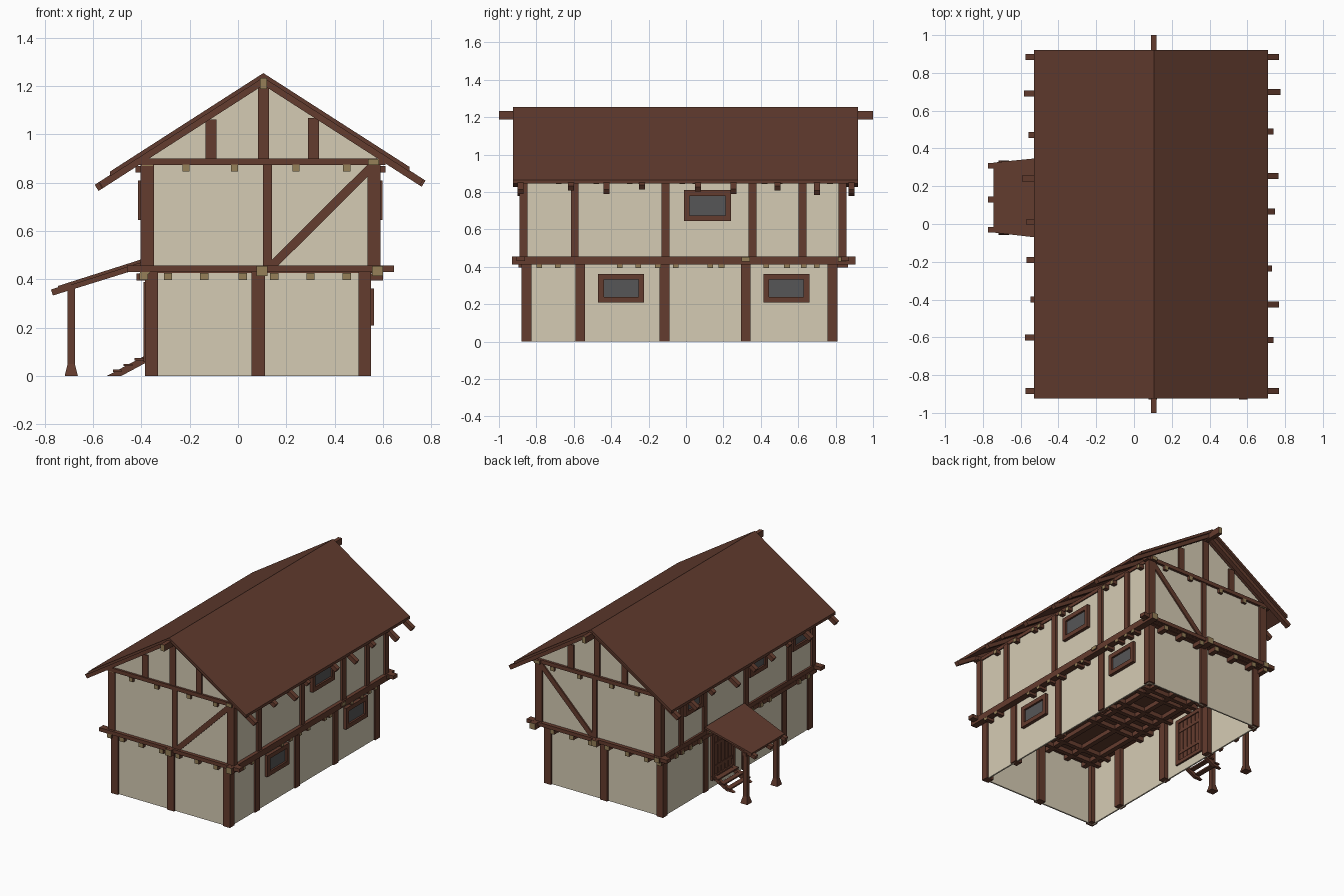
import bpy, bmesh
from mathutils import Vector, Matrix


def material(name, r, g, b):
    lin = [((c / 255 + 0.055) / 1.055) ** 2.4 for c in (r, g, b)]
    m = bpy.data.materials.new(name)
    m.diffuse_color = (*lin, 1)
    return m


WOOD = material("brown_timber", 100, 60, 46)
PLASTER = material("cream_plaster", 213, 203, 180)
GRAIN = material("tan_end_grain", 150, 128, 88)
GLASS = material("grey_glass", 86, 86, 87)
ROOF = material("roof_brown", 97, 59, 46)


def finish(name, bm, *mats):
    bmesh.ops.recalc_face_normals(bm, faces=bm.faces)
    me = bpy.data.meshes.new(name)
    bm.to_mesh(me)
    bm.free()
    for m in mats:
        me.materials.append(m)
    ob = bpy.data.objects.new(name, me)
    bpy.context.collection.objects.link(ob)
    return ob


def beam(bm, p0, p1, w, h, grain=False):
    """Box from p0 to p1; w is sideways, h is upward (x and y for posts)."""
    p0, p1 = Vector(p0), Vector(p1)
    d = (p1 - p0).normalized()
    side = Vector((1, 0, 0)) if abs(d.z) > 0.99 else Vector((0, 0, 1)).cross(d).normalized()
    up = d.cross(side)
    M = Matrix((d * (p1 - p0).length, side * w, up * h)).transposed().to_4x4()
    M.translation = (p0 + p1) / 2
    verts = bmesh.ops.create_cube(bm, size=1, matrix=M)["verts"]
    if grain:
        for f in {f for v in verts for f in v.link_faces}:
            f.normal_update()
            if abs(f.normal.dot(d)) > 0.9:
                f.material_index = 1


def beams(name, items, grain=False, mat=WOOD):
    bm = bmesh.new()
    for it in items:
        beam(bm, *it, grain)
    return finish(name, bm, mat, GRAIN)


def prism(name, pts, y0, y1, mat):
    """Polygon in x/z extruded along y."""
    bm = bmesh.new()
    f = bm.faces.new([bm.verts.new((x, y0, z)) for x, z in pts])
    ex = bmesh.ops.extrude_face_region(bm, geom=[f])["geom"]
    bmesh.ops.translate(bm, vec=(0, y1 - y0, 0), verts=[v for v in ex if isinstance(v, bmesh.types.BMVert)])
    return finish(name, bm, mat)


RX, SLOPE = 0.105, 0.642        # ridge x and roof pitch


def roof_z(x, top=1.235):
    return top - abs(x - RX) * SLOPE


# Plaster walls: lower storey, jettied upper storey and gables
beams("lower_walls", [
    ((0.535, -0.86, 0.215), (0.535, 0.79, 0.215), 0.01, 0.43),
    ((-0.37, -0.86, 0.215), (-0.37, 0.79, 0.215), 0.01, 0.43),
    ((-0.37, -0.86, 0.215), (0.535, -0.86, 0.215), 0.01, 0.43),
    ((-0.37, 0.79, 0.215), (0.535, 0.79, 0.215), 0.01, 0.43)], mat=PLASTER)
beams("upper_side_walls", [((x, -0.87, 0.665), (x, 0.84, 0.665), 0.01, 0.45) for x in (0.57, -0.385)], mat=PLASTER)
gable = [(-0.39, 0.44), (0.575, 0.44), (0.575, roof_z(0.575, 1.21)), (RX, 1.21), (-0.39, roof_z(-0.39, 1.21))]
prism("front_gable_wall", gable, -0.88, -0.87, PLASTER)
prism("back_gable_wall", gable, 0.835, 0.845, PLASTER)

# Posts
LOW_Y = (-0.853, -0.565, -0.115, 0.32, 0.783)
UP_Y = (-0.868, -0.595, -0.11, 0.355, 0.622, 0.836)
beams("lower_posts",
      [((x, y, 0), (x, y, 0.43), 0.052, 0.052) for x in (0.525, -0.358) for y in LOW_Y]
      + [((0.083, y, 0), (0.083, y, 0.43), 0.056, 0.052) for y in (-0.853, 0.783)])
beams("upper_posts",
      [((x, y, 0.45), (x, y, 0.88), 0.055, 0.042) for x in (0.563, -0.376) for y in UP_Y]
      + [((0.122, y, 0.45), (0.122, y, 0.88), 0.036, 0.042) for y in (-0.868, 0.836)])

# Gable framing repeated on both ends: beams, brace and studs
for label, y, o in (("front", -0.873, -1), ("back", 0.84, 1)):
    parts = [((-0.46, y + o * 0.01, 0.443), (0.645, y + o * 0.01, 0.443), 0.045, 0.026),
             ((-0.43, y, 0.887), (0.61, y, 0.887), 0.045, 0.027),
             ((0.14, y, 0.455), (0.555, y, 0.868), 0.03, 0.036)]
    parts += [((x, y, 0.89), (x, y, roof_z(x, 1.2)), 0.046, 0.03) for x in (-0.112, RX, 0.312)]
    beams(label + "_gable_frame", parts)

# Long beams with tan end grain
beams("long_beams", [
    ((0.578, -0.93, 0.434), (0.578, 0.905, 0.434), 0.045, 0.043),
    ((0.1, -0.93, 0.434), (0.1, 0.895, 0.434), 0.045, 0.043),
    ((-0.385, -0.9, 0.438), (-0.385, 0.88, 0.438), 0.04, 0.034),
    ((0.56, -0.905, 0.886), (0.56, 0.88, 0.886), 0.045, 0.025),
    ((-0.375, -0.89, 0.88), (-0.375, 0.86, 0.88), 0.045, 0.025),
    ((-0.42, 0.32, 0.441), (0.61, 0.32, 0.441), 0.045, 0.024),
    ((-0.42, 0.835, 0.441), (0.612, 0.835, 0.441), 0.045, 0.024)], True)
beams("ridge_beam", [((RX, -1, 1.21), (RX, 1, 1.21), 0.028, 0.045)], True)

# Joists running through both storeys with their ends showing outside
beams("lower_joists",
      [((x, -0.895, 0.411), (x, 0.865, 0.411), 0.034, 0.03) for x in (-0.39, -0.29, -0.14, 0.02, 0.15, 0.3, 0.45)]
      + [((-0.42, y, 0.409), (0.6, y, 0.409), 0.03, 0.03) for y in
         (-0.785, -0.685, -0.355, -0.255, -0.15, -0.055, 0.13, 0.19, 0.43, 0.54, 0.63, 0.7)], True)
beams("upper_joists",
      [((x, -0.9, 0.86), (x, 0.865, 0.86), 0.03, 0.028) for x in (-0.215, -0.015, 0.24, 0.45)]
      + [((-0.425, y, 0.855), (0.61, y, 0.855), 0.03, 0.026) for y in
         (-0.68, -0.48, -0.3, -0.24, -0.02, 0.05, 0.42, 0.5, 0.77)], True)
beams("upper_floor", [((0.09, -0.87, 0.432), (0.09, 0.83, 0.432), 0.94, 0.012)])

# Roof: slabs on rafters with uneven tails
for label, x in (("left", -0.53), ("right", 0.71)):
    prism(label + "_roof_slab",
          [(RX, 1.253), (x, roof_z(x, 1.253)), (x, roof_z(x, 1.233)), (RX, 1.233)], -0.925, 0.92, ROOF)
LEFT = ((0.885, -0.567), (0.69, -0.575), (0.47, -0.55), (0.24, -0.585), (0.01, -0.56),
        (-0.19, -0.56), (-0.4, -0.54), (-0.6, -0.57), (-0.885, -0.567))
RIGHT = ((0.885, 0.76), (0.7, 0.768), (0.49, 0.73), (0.255, 0.758), (0.065, 0.738),
         (-0.235, 0.722), (-0.425, 0.76), (-0.615, 0.73), (-0.885, 0.76))
beams("rafters", [((RX, y, roof_z(RX, 1.221)), (x, y, roof_z(x, 1.221)), 0.032, 0.03) for y, x in LEFT + RIGHT])


# Windows: frame of four bars with a glass plate
def window(name, x, out, y, z, w, h, t=0.03):
    xc = x + out * 0.012
    bars = [((xc, y - w / 2, z + s * (h - t) / 2), (xc, y + w / 2, z + s * (h - t) / 2), 0.026, t) for s in (-1, 1)]
    bars += [((xc, y + s * (w - t) / 2, z - h / 2 + t), (xc, y + s * (w - t) / 2, z + h / 2 - t), 0.026, t)
             for s in (-1, 1)]
    beams(name + "_frame", bars)
    xg = x + out * 0.008
    beams(name + "_glass", [((xg, y - w / 2 + t / 2, z), (xg, y + w / 2 - t / 2, z), 0.008, h - t)], mat=GLASS)


window("right_lower_window_a", 0.538, 1, -0.347, 0.285, 0.245, 0.152)
window("right_lower_window_b", 0.538, 1, 0.537, 0.285, 0.245, 0.152)
window("right_upper_window", 0.573, 1, 0.115, 0.727, 0.25, 0.165)
for i, y in enumerate((0.49, -0.235, -0.72)):
    window("left_upper_window_%d" % (i + 1), -0.388, -1, y, 0.727, 0.2, 0.165)

# Plank door with frame and rails, on the left wall
DY = 0.13
beams("door_frame",
      [((-0.372, DY + s * 0.115, 0.06), (-0.372, DY + s * 0.115, 0.38), 0.04, 0.028) for s in (-1, 1)]
      + [((-0.372, DY - 0.13, z), (-0.372, DY + 0.13, z), 0.04, 0.026) for z in (0.07, 0.375)])
beams("door_planks",
      [((-0.371, DY + i * 0.04, 0.08), (-0.371, DY + i * 0.04, 0.37), 0.022, 0.033) for i in range(-2, 3)]
      + [((-0.371, DY - 0.1, z), (-0.371, DY + 0.1, z), 0.03, 0.022) for z in (0.14, 0.3)])

# Steps
bm = bmesh.new()
for s in (-1, 1):
    beam(bm, (-0.535, DY + s * 0.095, -0.012), (-0.372, DY + s * 0.095, 0.075), 0.022, 0.028)
for x, z in ((-0.5, 0.022), (-0.455, 0.045), (-0.41, 0.068)):
    beam(bm, (x, DY - 0.115, z), (x, DY + 0.115, z), 0.036, 0.01)
bmesh.ops.bisect_plane(bm, geom=bm.verts[:] + bm.edges[:] + bm.faces[:], plane_co=(0, 0, 0),
                       plane_no=(0, 0, -1), clear_outer=True)
bmesh.ops.holes_fill(bm, edges=[e for e in bm.edges if e.is_boundary])
finish("door_steps", bm, WOOD)

# Porch: tapering roof board, rafters, cross beam and posts with flared feet
bm = bmesh.new()
top = [(-0.745, -0.045, 0.372), (-0.4, -0.085, 0.482), (-0.4, 0.36, 0.482), (-0.745, 0.325, 0.372)]
f = bm.faces.new([bm.verts.new(p) for p in top])
ex = bmesh.ops.extrude_face_region(bm, geom=[f])["geom"]
bmesh.ops.translate(bm, vec=(0, 0, -0.014), verts=[v for v in ex if isinstance(v, bmesh.types.BMVert)])
finish("porch_roof", bm, ROOF)
beams("porch_rafters", [((-0.77, y, 0.345), (-0.39, y, 0.463), 0.03, 0.026) for y in (-0.03, 0.13, 0.308)]
      + [((-0.69, -0.05, 0.352), (-0.69, 0.33, 0.352), 0.03, 0.022)])
bm = bmesh.new()
for y in (-0.03, 0.308):
    beam(bm, (-0.69, y, 0.04), (-0.69, y, 0.36), 0.03, 0.03)
    beam(bm, (-0.69, y, 0), (-0.69, y, 0.05), 0.03, 0.03)
for v in bm.verts:
    if v.co.z < 0.01:            # flare the feet
        cy = -0.03 if v.co.y < 0.13 else 0.308
        v.co.x = -0.69 + (v.co.x + 0.69) * 1.8
        v.co.y = cy + (v.co.y - cy) * 1.8
finish("porch_posts", bm, WOOD)
